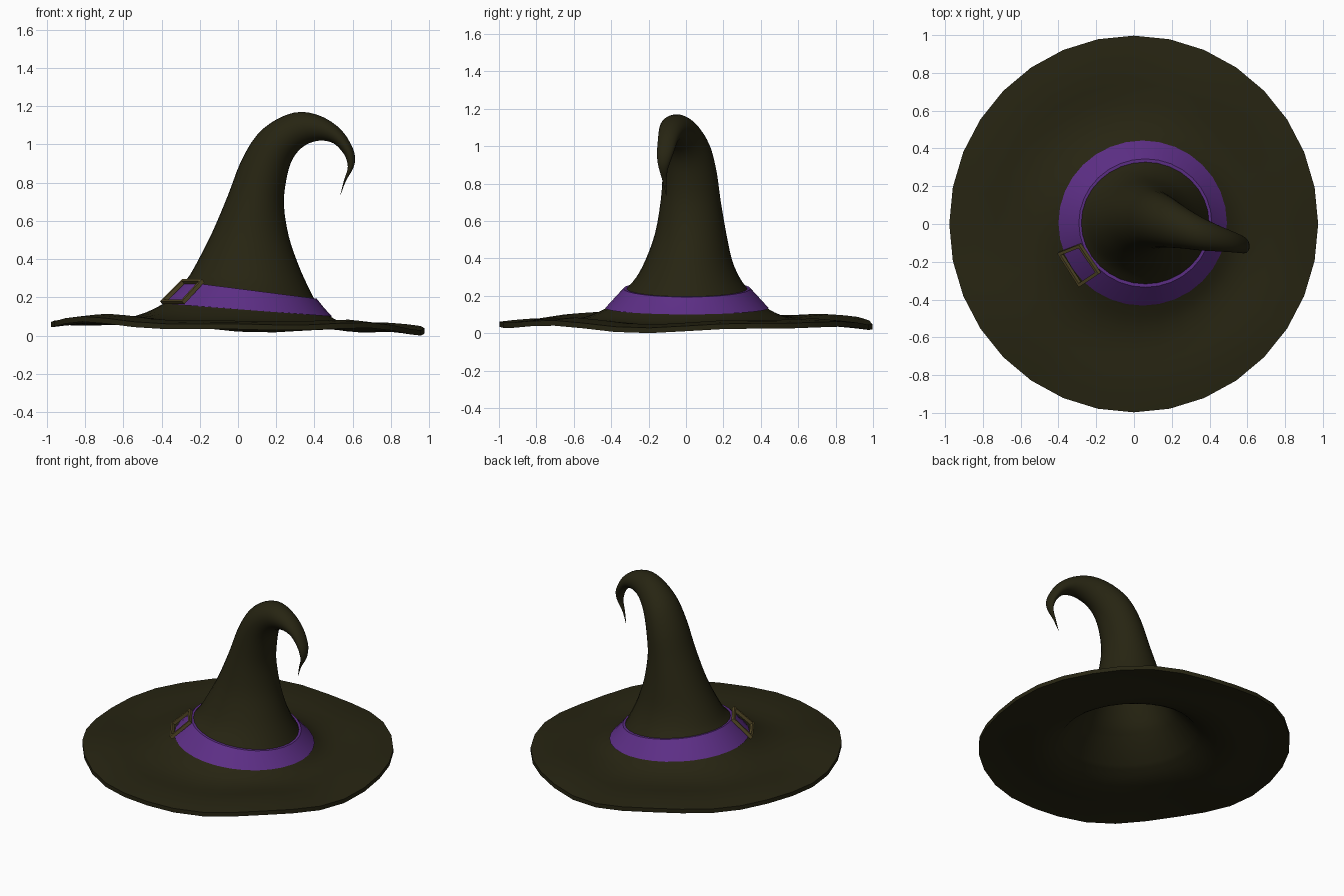
import bpy
import math
from mathutils import Vector

cube = bpy.data.objects.get("Cube")
if cube:
    bpy.data.objects.remove(cube, do_unlink=True)

SIDES = 32


def material(name, rgb):
    mat = bpy.data.materials.new(name)
    mat.use_nodes = True
    mat.diffuse_color = (*rgb, 1)
    shader = next(n for n in mat.node_tree.nodes if n.type == 'BSDF_PRINCIPLED')
    shader.inputs["Base Color"].default_value = (*rgb, 1)
    shader.inputs["Roughness"].default_value = 0.8
    return mat


def add_object(name, verts, faces, mat, angle):
    mesh = bpy.data.meshes.new(name)
    mesh.from_pydata(verts, [], faces)
    mesh.materials.append(mat)
    obj = bpy.data.objects.new(name, mesh)
    bpy.context.collection.objects.link(obj)
    bpy.ops.object.select_all(action='DESELECT')
    obj.select_set(True)
    bpy.context.view_layer.objects.active = obj
    bpy.ops.object.shade_smooth_by_angle(angle=math.radians(angle))
    return obj


def ring(lx, lz, rx, rz, yc, yr, wave=0.0):
    """Ellipse spanning a left and a right point, with an optional ripple."""
    mid = Vector(((lx + rx) / 2, yc, (lz + rz) / 2))
    half = Vector(((rx - lx) / 2, 0, (rz - lz) / 2))
    points = []
    for i in range(SIDES):
        a = math.tau * i / SIDES
        p = mid + half * math.cos(a) + Vector((0, yr * math.sin(a), 0))
        p.z += wave * (math.sin(4 * a - 1) + 0.6 * math.sin(7 * a + 0.5))
        points.append(p)
    return points


def shrink(points, amount):
    mid = sum(points, Vector()) / len(points)
    return [p + (mid - p).normalized() * amount for p in points]


def lower(points, amount):
    return [p - Vector((0, 0, amount)) for p in points]


def smooth_rows(rows, steps):
    """Catmull-Rom interpolation between ring parameters."""
    result = []
    for i in range(len(rows) - 1):
        a, b = rows[max(i - 1, 0)], rows[i]
        c, d = rows[i + 1], rows[min(i + 2, len(rows) - 1)]
        for s in range(steps):
            t = s / steps
            result.append([
                q + 0.5 * t * (r - p + t * (2 * p - 5 * q + 4 * r - u
                               + t * (3 * (q - r) + u - p)))
                for p, q, r, u in zip(a, b, c, d)])
    return result + [rows[-1]]


def loft(name, rings, mat, angle, closed=False):
    verts = [p for r in rings for p in r]
    n = len(rings)
    faces = []
    for k in range(n if closed else n - 1):
        a, b = k * SIDES, (k + 1) % n * SIDES
        for i in range(SIDES):
            j = (i + 1) % SIDES
            faces.append((a + i, a + j, b + j, b + i))
    if not closed:
        faces.append(tuple(reversed(range(SIDES))))
        faces.append(tuple(range((n - 1) * SIDES, n * SIDES)))
    return add_object(name, verts, faces, mat, angle)


felt = material("dark olive felt", (0.02, 0.018, 0.006))
ribbon = material("purple ribbon", (0.11, 0.028, 0.24))
brass = material("dull brass", (0.1, 0.075, 0.022))

# Brim from the rim inwards: left x, left z, right x, right z, centre y, radius y, ripple
brim_rows = [
    (-0.978, 0.085, 0.975, 0.045, 0, 0.997, 0.012),
    (-0.82, 0.1, 0.82, 0.062, 0, 0.83, 0.011),
    (-0.65, 0.09, 0.66, 0.052, 0, 0.66, 0.006),
    (-0.53, 0.107, 0.575, 0.058, 0, 0.55, 0.002),
    (-0.45, 0.135, 0.52, 0.078, 0, 0.48, 0),
    (-0.385, 0.17, 0.475, 0.105, 0.005, 0.42, 0),
]
# Crown from the ribbon up to the curled tip
crown_rows = [
    (-0.28, 0.28, 0.4, 0.19, 0.005, 0.325),
    (-0.25, 0.32, 0.355, 0.28, 0.01, 0.275),
    (-0.2, 0.41, 0.312, 0.38, 0.015, 0.23),
    (-0.13, 0.55, 0.265, 0.52, 0.025, 0.19),
    (-0.05, 0.74, 0.24, 0.68, 0.025, 0.16),
    (0.015, 0.91, 0.25, 0.8, 0.02, 0.145),
    (0.1, 1.05, 0.275, 0.9, 0.005, 0.13),
    (0.21, 1.135, 0.315, 0.965, -0.02, 0.11),
    (0.33, 1.17, 0.37, 1.005, -0.05, 0.09),
    (0.45, 1.14, 0.435, 1.02, -0.075, 0.07),
    (0.545, 1.07, 0.5, 1.005, -0.095, 0.055),
    (0.6, 0.98, 0.55, 0.955, -0.11, 0.045),
    (0.612, 0.92, 0.57, 0.91, -0.118, 0.034),
    (0.6, 0.87, 0.573, 0.87, -0.12, 0.022),
    (0.565, 0.81, 0.555, 0.815, -0.115, 0.01),
    (0.536, 0.735, 0.535, 0.735, -0.105, 0.001),
]

# Hat shell: hollow inside, underside of brim, rim, brim top, crown
brim = [ring(*row) for row in smooth_rows(brim_rows, 2)]
crown = [ring(*row) for row in smooth_rows(crown_rows, 3)]
lining = [shrink(r, 0.02) for r in reversed(crown[:19])]
underside = [lower(r, 0.028) for r in reversed(brim)]
loft("hat_shell", lining + underside + brim + crown, felt, 50)

# Ribbon band, a closed loop in section
outer_low = ring(-0.4, 0.168, 0.492, 0.1, 0.005, 0.437)
outer_mid = ring(-0.345, 0.227, 0.449, 0.146, 0.005, 0.389)
outer_top = ring(-0.292, 0.283, 0.412, 0.193, 0.005, 0.34)
loft("ribbon_band",
     [outer_low, outer_mid, outer_top, shrink(outer_top, 0.02), shrink(outer_low, 0.02)],
     ribbon, 40, closed=True)

# Buckle frame: square picture-frame section following four corners
corners = [Vector(c) for c in ((-0.4, -0.15, 0.17), (-0.285, -0.105, 0.285),
                               (-0.18, -0.26, 0.285), (-0.285, -0.33, 0.17))]
centre = sum(corners, Vector()) / 4
out = (corners[2] - corners[0]).cross(corners[1] - corners[3]).normalized()
if out.z < 0:
    out.negate()
verts, faces = [], []
for c in corners:
    inner = c.lerp(centre, 0.17)
    verts += [c + out * 0.014, inner + out * 0.014, inner - out * 0.008, c - out * 0.008]
for k in range(4):
    for i in range(4):
        a, b, j = k * 4, (k + 1) % 4 * 4, (i + 1) % 4
        faces.append((a + i, b + i, b + j, a + j))
buckle = add_object("buckle_frame", verts, faces, brass, 30)

# Make every surface face outwards
for obj in (bpy.data.objects[n] for n in ("hat_shell", "ribbon_band", "buckle_frame")):
    bpy.context.view_layer.objects.active = obj
    bpy.ops.object.mode_set(mode='EDIT')
    bpy.ops.mesh.select_all(action='SELECT')
    bpy.ops.mesh.normals_make_consistent(inside=False)
    bpy.ops.object.mode_set(mode='OBJECT')
